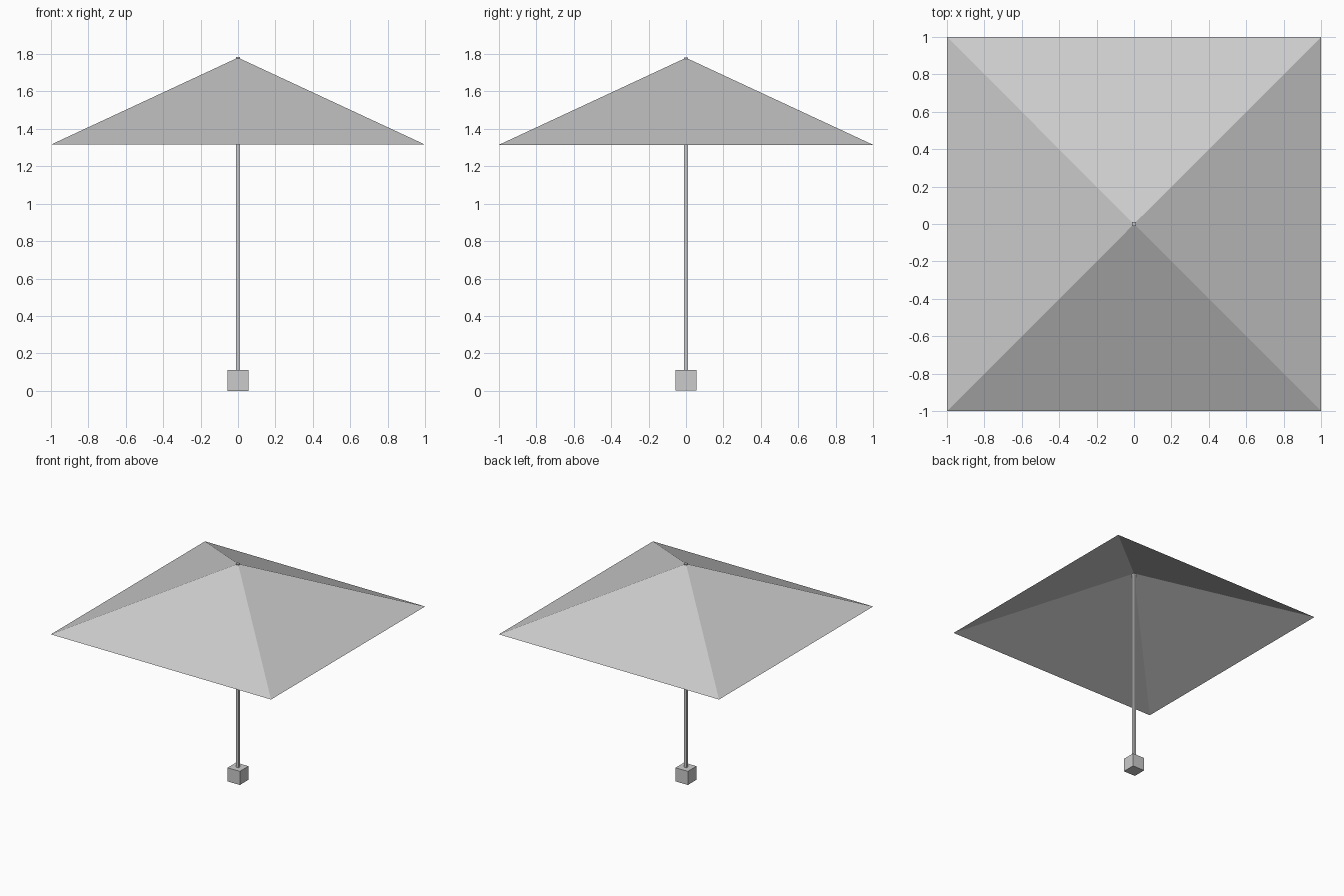
import bpy
import bmesh
from mathutils import Matrix

cube = bpy.data.objects.get("Cube")
if cube:
    bpy.data.objects.remove(cube, do_unlink=True)

RIM_Z, PEAK_Z = 1.315, 1.78
BASE = 0.112
POLE = 0.024

grey = bpy.data.materials.new("light_grey")
grey.use_nodes = True
colour = (0.6, 0.6, 0.6, 1)
grey.diffuse_color = colour
grey.node_tree.nodes["Principled BSDF"].inputs["Base Color"].default_value = colour


def add_part(name, bm):
    mesh = bpy.data.meshes.new(name)
    bm.to_mesh(mesh)
    bm.free()
    mesh.materials.append(grey)
    obj = bpy.data.objects.new(name, mesh)
    bpy.context.collection.objects.link(obj)
    return obj


def box(name, width, bottom, top):
    bm = bmesh.new()
    place = Matrix.Translation((0, 0, (bottom + top) / 2))
    scale = Matrix.Diagonal((width, width, top - bottom, 1))
    bmesh.ops.create_cube(bm, size=1, matrix=place @ scale)
    return add_part(name, bm)


# Base block and square pole, whose tip just shows through the canopy
box("base_block", BASE, 0, BASE)
box("pole", POLE, BASE, PEAK_Z + 0.003)

# Canopy: four thin sloping panels, open underneath
bm = bmesh.new()
rim = [bm.verts.new((x, y, RIM_Z)) for x, y in ((-1, -1), (1, -1), (1, 1), (-1, 1))]
peak = bm.verts.new((0, 0, PEAK_Z))
for i in range(4):
    bm.faces.new((rim[i], rim[(i + 1) % 4], peak))
add_part("canopy", bm)
